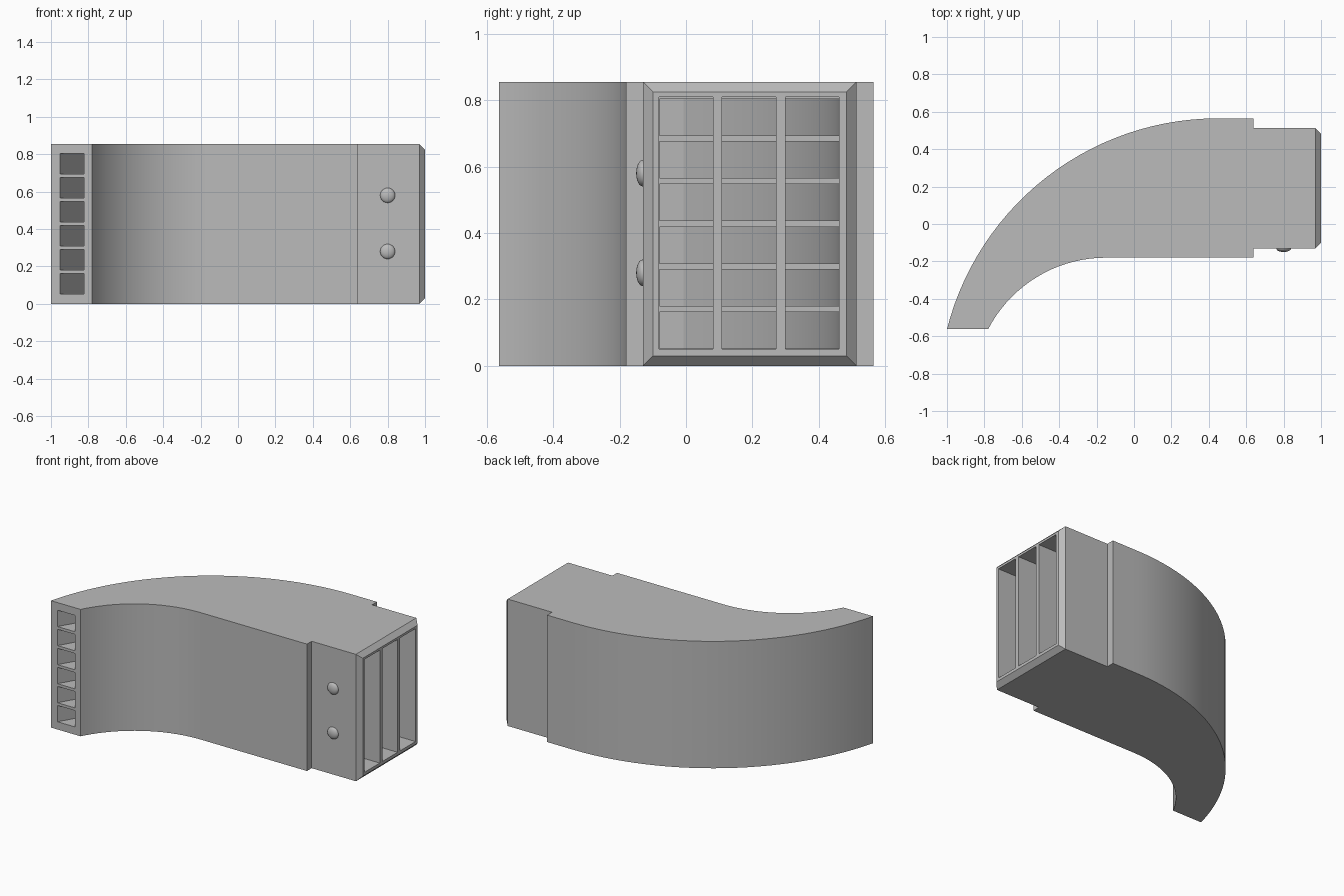
import bpy
import bmesh
from math import atan2, cos, sin, pi

cube = bpy.data.objects.get("Cube")
if cube:
    bpy.data.objects.remove(cube, do_unlink=True)

H = 0.855     # height of the casing
TIP = -0.5625  # y of the narrow end

grey = bpy.data.materials.new("mid_grey")
grey.use_nodes = True
grey.diffuse_color = (0.5, 0.5, 0.5, 1)
grey.node_tree.nodes["Principled BSDF"].inputs["Base Color"].default_value = (0.5, 0.5, 0.5, 1)


def arc(start, crest, steps):
    """Points from start up to crest, where the arc runs level."""
    dx, dy = crest[0] - start[0], crest[1] - start[1]
    r = (dx * dx + dy * dy) / (2 * dy)
    cx, cy = crest[0], crest[1] - r
    a = atan2(start[1] - cy, start[0] - cx)
    angles = [a + (pi / 2 - a) * i / steps for i in range(steps + 1)]
    return [(cx + r * cos(t), cy + r * sin(t)) for t in angles]


def add_prism(bm, outline, z0, z1):
    low = [bm.verts.new((x, y, z0)) for x, y in outline]
    high = [bm.verts.new((x, y, z1)) for x, y in outline]
    bm.faces.new(low)
    bm.faces.new(high)
    for i in range(len(low)):
        j = (i + 1) % len(low)
        bm.faces.new((low[i], low[j], high[j], high[i]))


def make_object(name, bm):
    bmesh.ops.recalc_face_normals(bm, faces=bm.faces)
    mesh = bpy.data.meshes.new(name)
    bm.to_mesh(mesh)
    bm.free()
    mesh.materials.append(grey)
    obj = bpy.data.objects.new(name, mesh)
    bpy.context.collection.objects.link(obj)
    return obj


def cut(target, cutter):
    bpy.context.view_layer.objects.active = target
    mod = target.modifiers.new("cut", "BOOLEAN")
    mod.operation = "DIFFERENCE"
    mod.solver = "EXACT"
    mod.object = cutter
    bpy.ops.object.modifier_apply(modifier=mod.name)
    bpy.data.objects.remove(cutter, do_unlink=True)


def smooth(obj, angle):
    bpy.ops.object.select_all(action="DESELECT")
    obj.select_set(True)
    bpy.context.view_layer.objects.active = obj
    bpy.ops.object.shade_smooth_by_angle(angle=angle)


# Curved casing with a stepped, chamfered neck
back = arc((-1, TIP), (0.45, 0.565), 28)
neck = [(0.64, 0.565), (0.64, 0.513), (1, 0.513), (1, -0.13), (0.64, -0.13), (0.64, -0.18)]
front = arc((-0.78, TIP), (-0.15, -0.18), 18)
bm = bmesh.new()
add_prism(bm, back + neck + front[::-1], 0, H)
mouth = [e for e in bm.edges if all(v.co.x > 0.99 for v in e.verts)]
bmesh.ops.recalc_face_normals(bm, faces=bm.faces)
bmesh.ops.bevel(bm, geom=mouth, offset=0.03, segments=1, affect="EDGES")
casing = make_object("curved_casing", bm)

# Six stacked channels that follow the curve and open at the tip
wall = [p for p in arc((-0.952, TIP), (0.45, 0.46), 40) if p[1] > -0.035]
inner = arc((-0.823, TIP), (-0.15, -0.08), 18)
channel = ([(-0.952, TIP - 0.1), (-0.952, TIP)] + wall + [(0.65, 0.46), (0.65, -0.08)]
           + inner[::-1] + [(-0.823, TIP - 0.1)])
bm = bmesh.new()
for i in range(6):
    z = 0.052 + i * 0.1283
    add_prism(bm, channel, z, z + 0.11)
cut(casing, make_object("channel_cutter", bm))

# Three tall slots in the neck
bm = bmesh.new()
for i in range(3):
    y = -0.081 + i * 0.19
    add_prism(bm, [(0.64, y), (1.1, y), (1.1, y + 0.162), (0.64, y + 0.162)], 0.05, 0.81)
cut(casing, make_object("slot_cutter", bm))
smooth(casing, 0.14)

# Two domed rivets on the front of the neck
for name, z in (("lower_rivet", 0.28), ("upper_rivet", 0.58)):
    bm = bmesh.new()
    bmesh.ops.create_uvsphere(bm, u_segments=24, v_segments=12, radius=0.04)
    rivet = make_object(name, bm)
    rivet.location = (0.8, -0.13, z)
    rivet.scale.y = 0.5
    smooth(rivet, 0.8)
